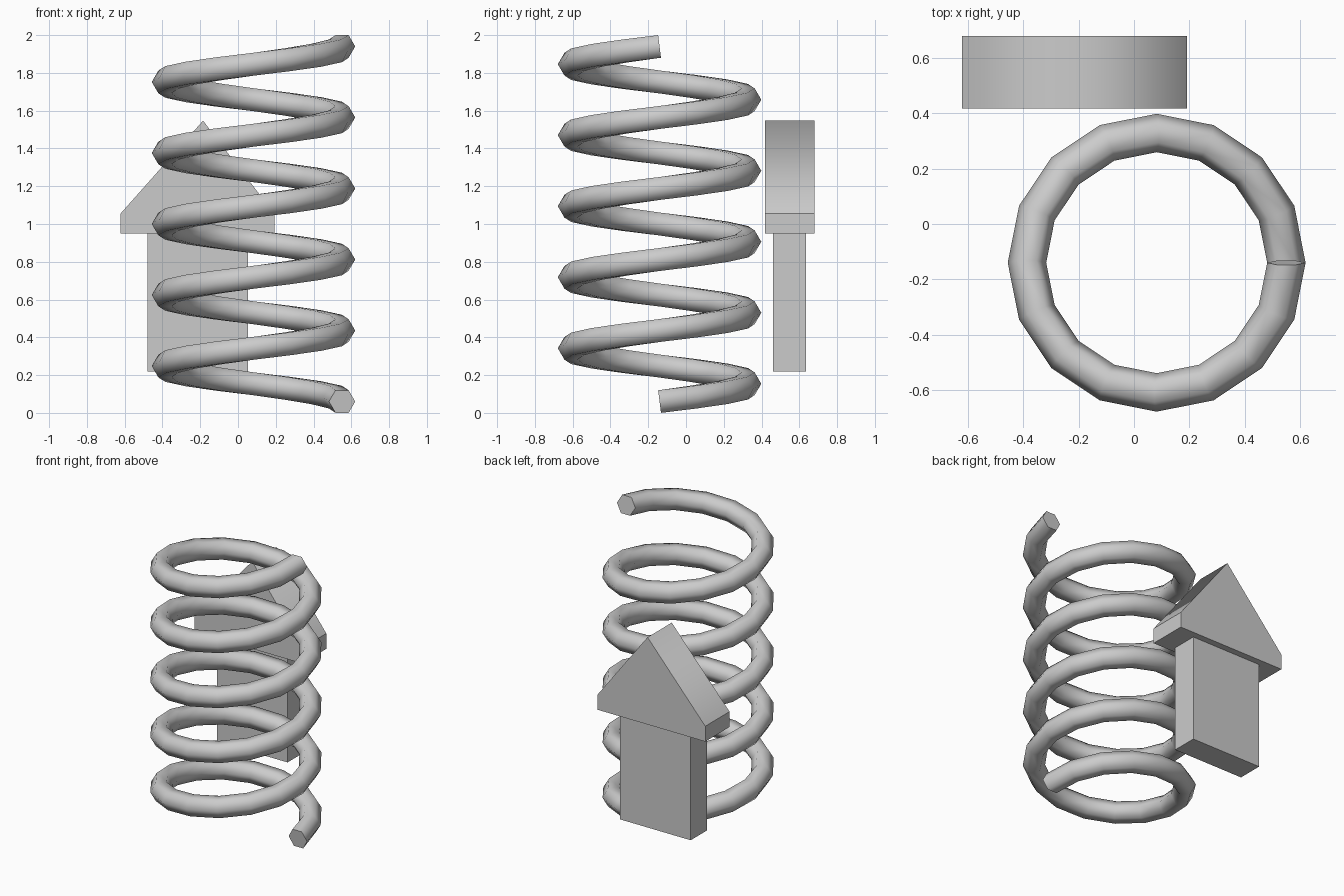
import bpy, bmesh, math
from mathutils import Vector

if "Cube" in bpy.data.objects:
    bpy.data.objects.remove(bpy.data.objects["Cube"])


def finish(name, bm):
    bmesh.ops.recalc_face_normals(bm, faces=bm.faces[:])
    me = bpy.data.meshes.new(name)
    bm.to_mesh(me)
    bm.free()
    ob = bpy.data.objects.new(name, me)
    bpy.context.collection.objects.link(ob)
    return ob


def helix(name, centre, radius, tube, z0, pitch, turns, steps=16, sides=6):
    """Tube swept along a rising circle, capped at both ends."""
    bm = bmesh.new()
    rings = []
    slope = pitch / (2 * math.pi)
    for i in range(turns * steps + 1):
        a = 2 * math.pi * i / steps
        out = Vector((math.cos(a), math.sin(a), 0))
        tangent = Vector((-radius * math.sin(a), radius * math.cos(a), slope)).normalized()
        up = out.cross(tangent)
        p = Vector((*centre, z0 + slope * a)) + out * radius
        ring = []
        for k in range(sides):
            t = 2 * math.pi * k / sides
            ring.append(bm.verts.new(p + tube * (out * math.cos(t) + up * math.sin(t))))
        rings.append(ring)
    for r, s in zip(rings, rings[1:]):
        for k in range(sides):
            j = (k + 1) % sides
            bm.faces.new((r[k], r[j], s[j], s[k])).smooth = True
    for ring in (rings[0], rings[-1]):
        cap = bm.faces.new(ring)
        for e in cap.edges:
            e.smooth = False
    return finish(name, bm)


def extrude_profile(name, profile, y0, y1, soft=None):
    """Front profile (x, z) extruded in depth; the edge at index soft stays smooth."""
    bm = bmesh.new()
    front = [bm.verts.new((x, y0, z)) for x, z in profile]
    back = [bm.verts.new((x, y1, z)) for x, z in profile]
    bm.faces.new(front)
    bm.faces.new(back)
    n = len(profile)
    for i in range(n):
        j = (i + 1) % n
        bm.faces.new((front[i], front[j], back[j], back[i]))
    for e in bm.edges:
        e.smooth = False
    if soft is not None:
        bm.edges.get((front[soft], back[soft])).smooth = True
        for f in bm.faces:
            f.smooth = True
    return finish(name, bm)


# Coil spring
helix("coil_spring", (0.082, -0.14), 0.469, 0.0695, 0.06, 0.376, 5)

# Upward arrow behind the spring: shaft and pointed head
extrude_profile("arrow_shaft", [(-0.48, 0.22), (0.053, 0.22), (0.053, 0.95), (-0.48, 0.95)],
                0.46, 0.635)
extrude_profile("arrow_head", [(-0.622, 0.95), (0.192, 0.95), (0.192, 1.055),
                               (-0.185, 1.547), (-0.622, 1.055)],
                0.418, 0.68, soft=3)
